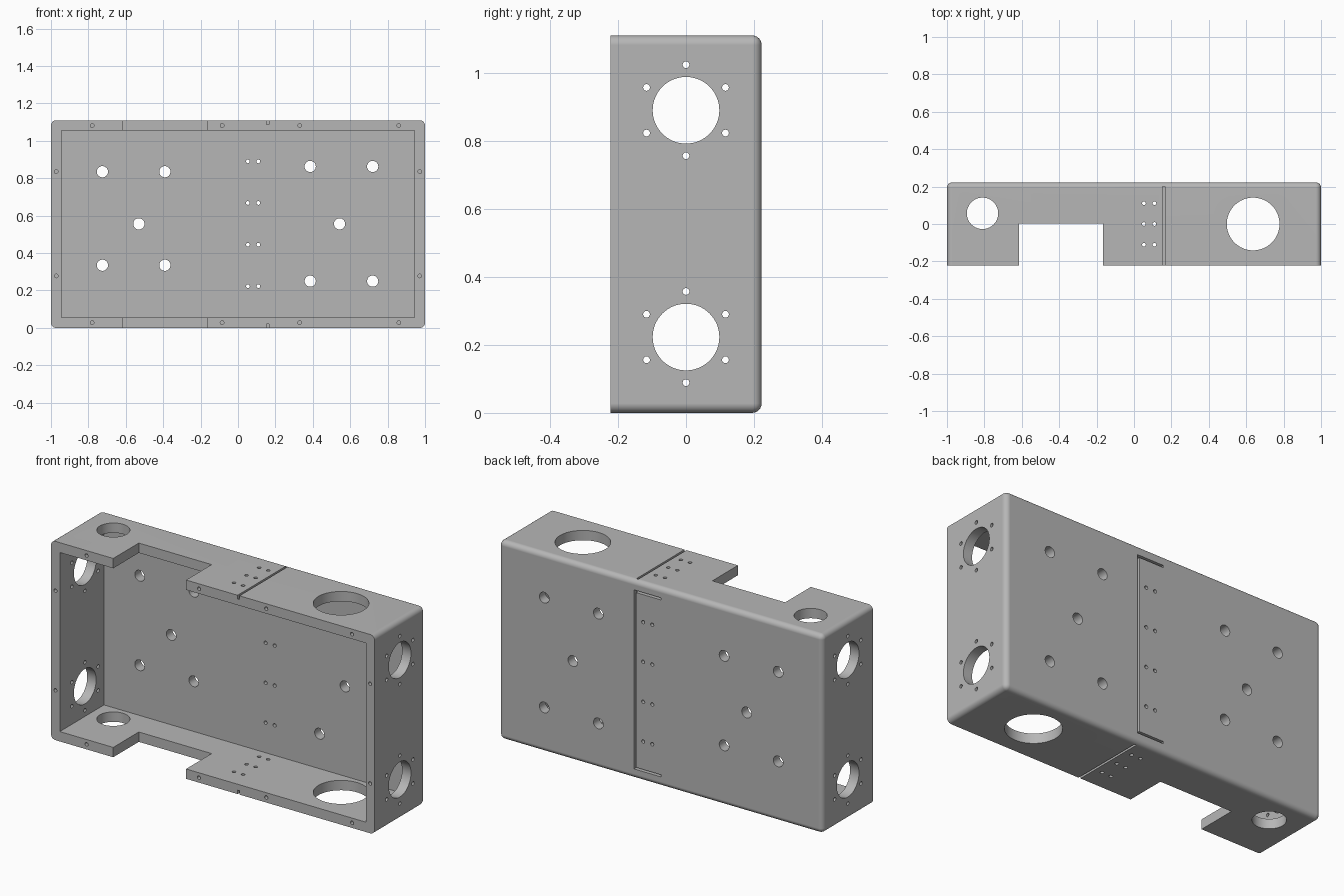
import bpy, bmesh, math
from mathutils import Matrix, Vector

cube = bpy.data.objects.get("Cube")
if cube:
    bpy.data.objects.remove(cube, do_unlink=True)

W, D, H = 2.0, 0.445, 1.11        # outer size
HX, HY = W / 2, D / 2
WALL, FILLET = 0.055, 0.028
GROOVE = 0.022                    # groove depth

grey = bpy.data.materials.new("plain grey")
grey.use_nodes = True
grey.diffuse_color = (0.47, 0.47, 0.47, 1)
grey.node_tree.nodes["Principled BSDF"].inputs["Base Color"].default_value = (0.47, 0.47, 0.47, 1)


def add_box(bm, lo, hi):
    lo, hi = Vector(lo), Vector(hi)
    mat = Matrix.Translation((lo + hi) / 2) @ Matrix.Diagonal((*(hi - lo), 1))
    return bmesh.ops.create_cube(bm, size=1, matrix=mat)


def add_drill(bm, axis, centre, radius, length, segments=32):
    rot = {"x": Matrix.Rotation(math.pi / 2, 4, "Y"),
           "y": Matrix.Rotation(math.pi / 2, 4, "X"),
           "z": Matrix.Identity(4)}[axis]
    bmesh.ops.create_cone(bm, cap_ends=True, segments=segments, radius1=radius,
                          radius2=radius, depth=length,
                          matrix=Matrix.Translation(centre) @ rot)


def make_object(name, bm):
    bmesh.ops.recalc_face_normals(bm, faces=bm.faces)
    mesh = bpy.data.meshes.new(name)
    bm.to_mesh(mesh)
    bm.free()
    mesh.materials.append(grey)
    obj = bpy.data.objects.new(name, mesh)
    bpy.context.collection.objects.link(obj)
    return obj


# Outer block, rounded everywhere except around the open front
bm = bmesh.new()
add_box(bm, (-HX, -HY, 0), (HX, HY, H))
edges = [e for e in bm.edges if any(v.co.y > 0 for v in e.verts)]
bmesh.ops.bevel(bm, geom=edges, offset=FILLET, offset_type="OFFSET",
                segments=6, profile=0.5, affect="EDGES")
housing = make_object("housing", bm)
bpy.context.view_layer.objects.active = housing
housing.select_set(True)


def cut(name, bm):
    cutter = make_object(name, bm)
    cutter.hide_render = True
    mod = housing.modifiers.new(name, "BOOLEAN")
    mod.operation, mod.solver, mod.object = "DIFFERENCE", "EXACT", cutter
    bpy.ops.object.modifier_apply(modifier=name)
    bpy.data.objects.remove(cutter, do_unlink=True)


# Inner cavity, open at the front
bm = bmesh.new()
add_box(bm, (-HX + WALL, -HY - 0.1, WALL), (HX - WALL, HY - WALL, H - WALL))
cut("cavity", bm)

# Notch through the top and bottom walls
bm = bmesh.new()
add_box(bm, (-0.615, -HY - 0.1, -0.1), (-0.165, 0.003, H + 0.1))
cut("notch", bm)

# Side wall ports, each with a ring of six screw holes
bm = bmesh.new()
for z in (0.223, 0.89):
    add_drill(bm, "x", (0, 0, z), 0.098, W + 0.2, 64)
    for k in range(6):
        a = math.radians(90 + 60 * k)
        add_drill(bm, "x", (0, 0.134 * math.cos(a), z + 0.134 * math.sin(a)), 0.01, W + 0.2, 16)
cut("side_holes", bm)

# Top and bottom wall ports and small holes
bm = bmesh.new()
add_drill(bm, "z", (-0.81, 0.057, H / 2), 0.084, H + 0.2, 64)
add_drill(bm, "z", (0.637, 0, H / 2), 0.141, H + 0.2, 64)
for x in (0.053, 0.109):
    for y in (-0.111, 0, 0.111):
        add_drill(bm, "z", (x, y, H / 2), 0.01, H + 0.2, 16)
cut("top_bottom_holes", bm)

# Back wall holes
bm = bmesh.new()
mounts = [(x, z) for x in (-0.725, -0.391) for z in (0.335, 0.835)]
mounts += [(x, z) for x in (0.386, 0.72) for z in (0.25, 0.863)]
mounts += [(-0.53, 0.556), (0.543, 0.556)]
for x, z in mounts:
    add_drill(bm, "y", (x, HY, z), 0.03, 0.3, 32)
for x in (0.053, 0.109):
    for z in (0.223, 0.445, 0.668, 0.89):
        add_drill(bm, "y", (x, HY, z), 0.01, 0.3, 16)
cut("back_holes", bm)

# Blind screw holes in the front rim
bm = bmesh.new()
rim = [(x, z) for x in (-0.78, -0.085, 0.33, 0.86) for z in (0.028, H - 0.028)]
rim += [(x, z) for x in (-0.972, 0.972) for z in (0.278, 0.835)]
for x, z in rim:
    add_drill(bm, "y", (x, -HY, z), 0.01, 0.12, 16)
cut("rim_holes", bm)

# Grooves: straight ones across top and bottom, a bracket shape on the back
bm = bmesh.new()
X0, X1 = 0.153, 0.165
add_box(bm, (X0, -HY - 0.1, H - GROOVE), (X1, 0.2, H + 0.1))
add_box(bm, (X0, -HY - 0.1, -0.1), (X1, 0.2, GROOVE))
zb, zt, t = WALL, H - WALL, 0.012
outline = [(X1, zb), (X1, zt), (0, zt), (0, zt - t), (X0, zt - t),
           (X0, zb + t), (0, zb + t), (0, zb)]
face = bm.faces.new([bm.verts.new((x, HY - GROOVE, z)) for x, z in outline])
ext = bmesh.ops.extrude_face_region(bm, geom=[face], use_keep_orig=True)
bmesh.ops.translate(bm, vec=(0, 0.1, 0),
                    verts=[g for g in ext["geom"] if isinstance(g, bmesh.types.BMVert)])
cut("grooves", bm)

# Smooth fillets and bores, flat walls
bpy.ops.object.shade_smooth_by_angle(angle=math.radians(30))
weighted = housing.modifiers.new("weighted_normals", "WEIGHTED_NORMAL")
weighted.keep_sharp = True
